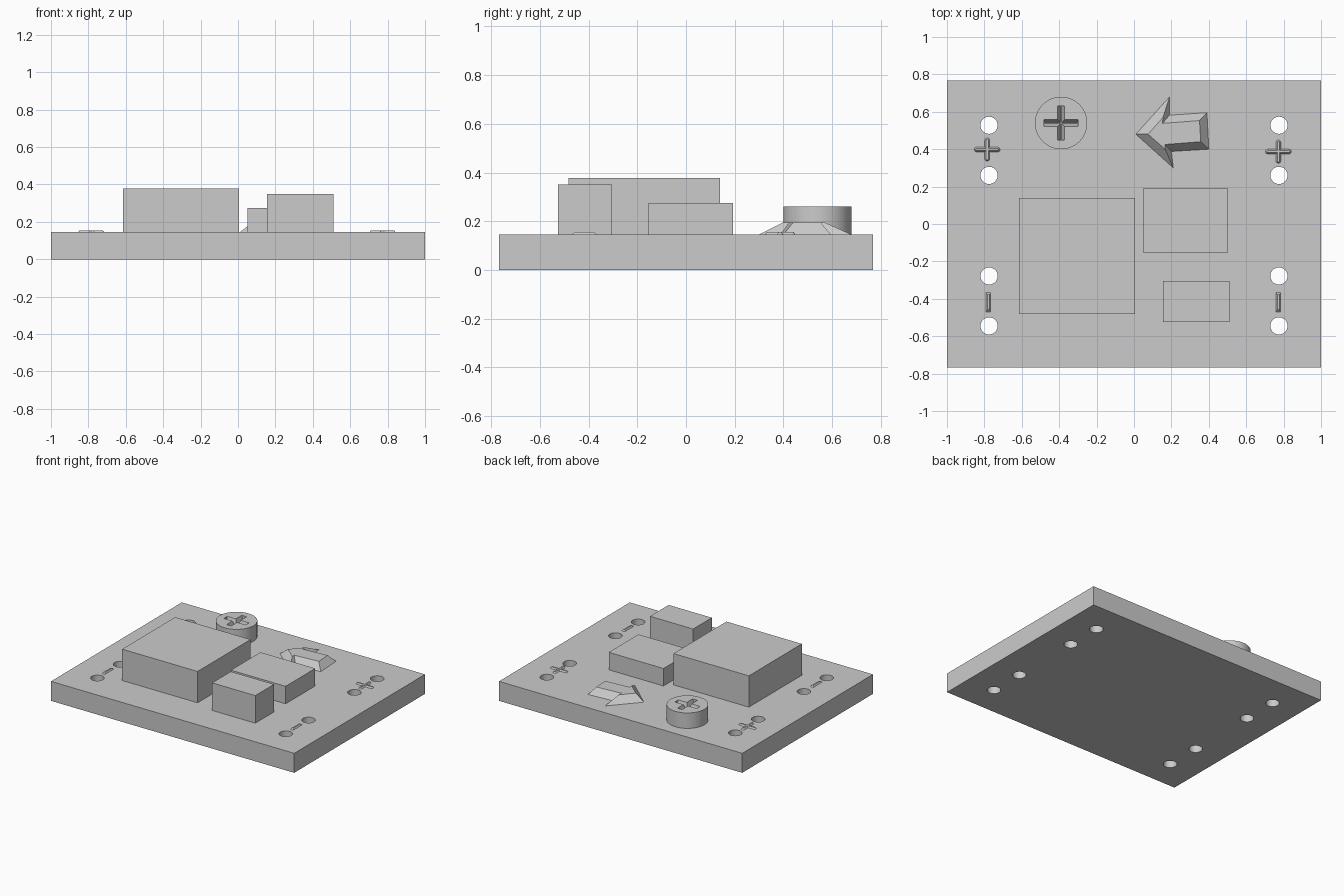
import bpy
from math import cos, sin, pi

cube = bpy.data.objects.get("Cube")
if cube:
    bpy.data.objects.remove(cube, do_unlink=True)

BOARD_TOP = 0.145
GREY = (0.6, 0.6, 0.6, 1)
grey = bpy.data.materials.new("plain grey")
grey.use_nodes = True
grey.diffuse_color = GREY
grey.node_tree.nodes["Principled BSDF"].inputs["Base Color"].default_value = GREY


def loft(name, low, high, z0, z1):
    """Solid between two outlines with matching points."""
    n = len(low)
    verts = [(x, y, z0) for x, y in low] + [(x, y, z1) for x, y in high]
    faces = [tuple(reversed(range(n))), tuple(range(n, 2 * n))]
    faces += [(i, (i + 1) % n, (i + 1) % n + n, i + n) for i in range(n)]
    mesh = bpy.data.meshes.new(name)
    mesh.from_pydata(verts, [], faces)
    mesh.materials.append(grey)
    obj = bpy.data.objects.new(name, mesh)
    bpy.context.collection.objects.link(obj)
    return obj


def rect(x0, x1, y0, y1):
    return [(x0, y0), (x1, y0), (x1, y1), (x0, y1)]


def centred(x, y, w, d):
    return rect(x - w / 2, x + w / 2, y - d / 2, y + d / 2)


def circle(x, y, r, n):
    return [(x + r * cos(2 * pi * i / n), y + r * sin(2 * pi * i / n)) for i in range(n)]


def smooth(obj):
    bpy.ops.object.select_all(action="DESELECT")
    obj.select_set(True)
    bpy.context.view_layer.objects.active = obj
    bpy.ops.object.shade_smooth_by_angle(angle=pi / 6)


def cut(obj, cutters):
    """Subtract the cutters and discard them."""
    bpy.context.view_layer.objects.active = obj
    for cutter in cutters:
        mod = obj.modifiers.new("cut", "BOOLEAN")
        mod.operation = "DIFFERENCE"
        mod.solver = "EXACT"
        mod.object = cutter
        bpy.ops.object.modifier_apply(modifier=mod.name)
        bpy.data.objects.remove(cutter, do_unlink=True)


# Base board with four pairs of through holes
board = loft("board", rect(-1, 1, -0.768, 0.768), rect(-1, 1, -0.768, 0.768), 0, BOARD_TOP)
holes = []
for x in (-0.775, 0.775):
    for y in (0.528, 0.26, -0.278, -0.545):
        ring = circle(x, y, 0.046, 32)
        holes.append(loft("hole_cutter", ring, ring, -0.1, 0.3))
cut(board, holes)
smooth(board)

# Rectangular component blocks
for name, outline, top in (
    ("large_block", rect(-0.615, 0.005, -0.482, 0.14), 0.378),
    ("medium_block", rect(0.05, 0.5, -0.155, 0.193), 0.275),
    ("small_block", rect(0.155, 0.51, -0.525, -0.305), 0.35),
):
    loft(name, outline, outline, BOARD_TOP, top)

# Round knob with a V-shaped cross slot
KX, KY, KTOP = -0.39, 0.54, 0.26
ring = circle(KX, KY, 0.14, 64)
knob = loft("round_knob", ring, ring, BOARD_TOP, KTOP)
slots = []
for w, d, bw, bd in ((0.18, 0.04, 0.18, 0.006), (0.04, 0.18, 0.006, 0.18)):
    slots.append(loft("slot_cutter", centred(KX, KY, bw, bd), centred(KX, KY, w, d),
                      KTOP - 0.05, KTOP + 0.001))
cut(knob, slots)
smooth(knob)

# Raised arrow with sloping sides
arrow_base = [(0.01, 0.48), (0.21, 0.3), (0.2, 0.388), (0.4, 0.4),
              (0.39, 0.595), (0.19, 0.582), (0.19, 0.68)]
arrow_top = [(0.075, 0.48), (0.167, 0.4), (0.165, 0.425), (0.357, 0.44),
             (0.35, 0.553), (0.152, 0.538), (0.155, 0.57)]
loft("arrow", arrow_base, arrow_top, BOARD_TOP, 0.195)


# Raised polarity marks with rounded ends
def bar(name, x, y, length, upright):
    def stadium(r):
        pts = []
        for end, start in ((1, -pi / 2), (-1, pi / 2)):
            for i in range(7):
                a = start + pi * i / 6
                u, v = end * (length / 2 - 0.013) + r * cos(a), r * sin(a)
                pts.append((x - v, y + u) if upright else (x + u, y + v))
        return pts
    loft(name, stadium(0.013), stadium(0.006), BOARD_TOP, 0.155)


for side, x, y in (("right", -0.785, 0.398), ("left", 0.772, 0.387)):
    bar(side + "_plus_across", x, y, 0.138, False)
    bar(side + "_plus_upright", x, y, 0.125, True)
    bx = -0.778 if x < 0 else 0.772
    outline = centred(bx, -0.418, 0.024, 0.104)
    loft(side + "_minus", outline, centred(bx, -0.418, 0.01, 0.08), BOARD_TOP, 0.155)
